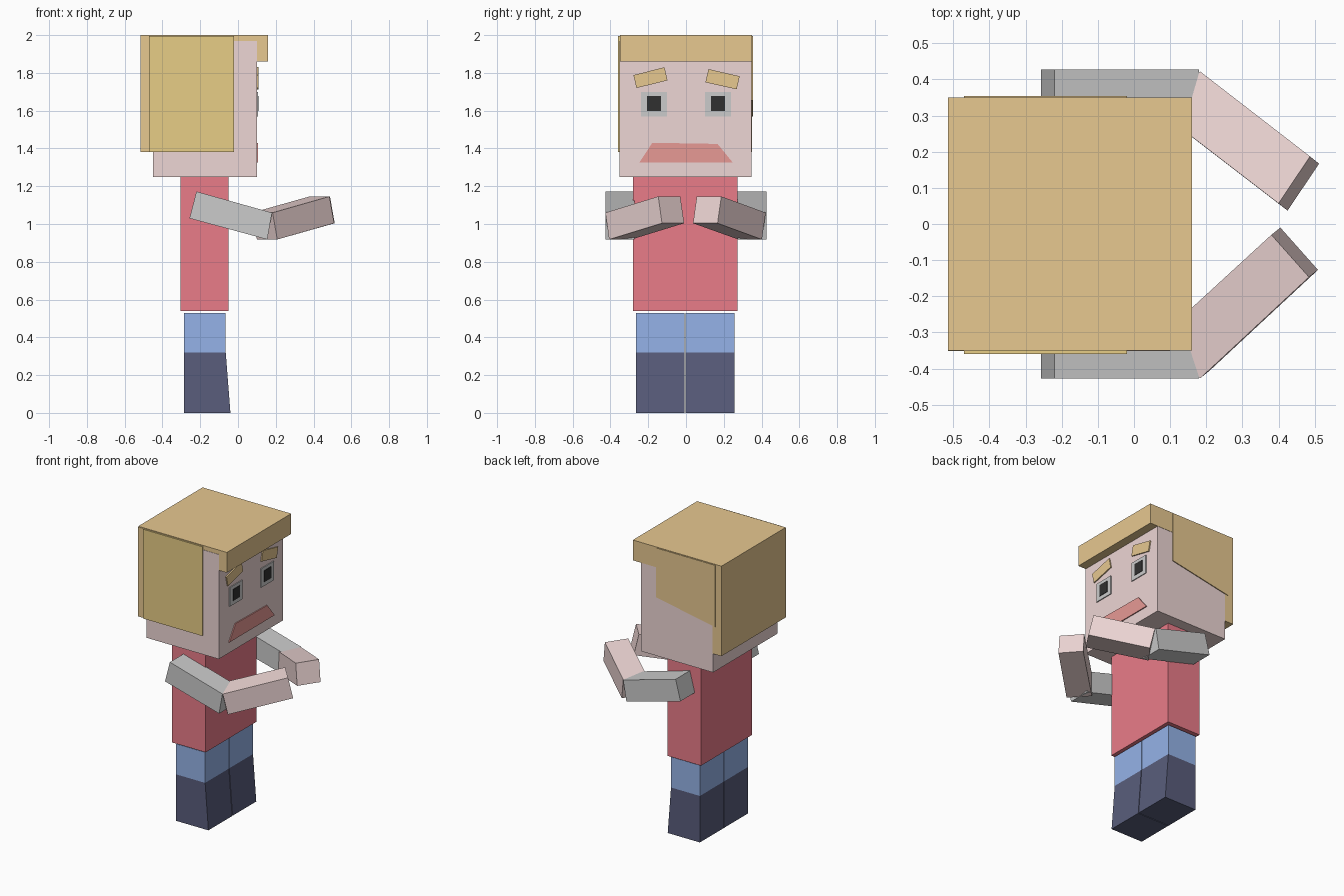
import bpy

if "Cube" in bpy.data.objects:
    bpy.data.objects.remove(bpy.data.objects["Cube"])

# Materials
def mat(name, r, g, b):
    m = bpy.data.materials.new(name)
    m.diffuse_color = (r, g, b, 1)
    m.use_nodes = True
    m.node_tree.nodes["Principled BSDF"].inputs["Base Color"].default_value = m.diffuse_color
    return m

SKIN = mat("skin", 0.85, 0.67, 0.66)
HAIR = mat("hair", 0.80, 0.58, 0.28)
SIDE = mat("side_hair", 0.80, 0.61, 0.24)
RED = mat("red", 0.82, 0.20, 0.25)
BLUE = mat("blue", 0.30, 0.45, 0.81)
NAVY = mat("navy", 0.10, 0.11, 0.20)
BLACK = mat("black", 0.03, 0.03, 0.03)
LIPS = mat("lips", 0.80, 0.32, 0.30)

# Solid lofted between two matching rings of points
def loft(name, a, b, material=None):
    n = len(a)
    faces = [list(range(n))[::-1], list(range(n, 2 * n))]
    faces += [[i, (i + 1) % n, n + (i + 1) % n, n + i] for i in range(n)]
    me = bpy.data.meshes.new(name)
    me.from_pydata(list(a) + list(b), [], faces)
    ob = bpy.data.objects.new(name, me)
    bpy.context.collection.objects.link(ob)
    if material:
        me.materials.append(material)
    bpy.context.view_layer.objects.active = ob
    bpy.ops.object.mode_set(mode='EDIT')
    bpy.ops.mesh.select_all(action='SELECT')
    bpy.ops.mesh.normals_make_consistent(inside=False)
    bpy.ops.object.mode_set(mode='OBJECT')
    return ob

# Profile in (y, z) extruded along x
def plate(name, yz, x0, x1, material=None):
    return loft(name, [(x0, y, z) for y, z in yz], [(x1, y, z) for y, z in yz], material)

# Profile in (x, z) extruded along y
def panel(name, xz, y0, y1, material=None):
    return loft(name, [(x, y0, z) for x, z in xz], [(x, y1, z) for x, z in xz], material)

def box(name, x0, x1, y0, y1, z0, z1, material=None):
    return panel(name, [(x0, z0), (x1, z0), (x1, z1), (x0, z1)], y0, y1, material)

# Head, torso
box("head", -0.45, 0.10, -0.352, 0.348, 1.25, 1.97, SKIN)
box("torso", -0.305, -0.05, -0.28, 0.272, 0.54, 1.25, RED)

# Hair
box("hair_cap", -0.515, 0.16, -0.35, 0.35, 1.86, 2.0, HAIR)
box("hair_back", -0.515, -0.448, -0.352, 0.35, 1.38, 1.995, HAIR)
box("hair_side_right", -0.47, -0.02, -0.36, -0.345, 1.38, 1.995, SIDE)
panel("hair_side_left", [(-0.47, 1.57), (-0.02, 1.655), (-0.02, 1.995), (-0.47, 1.995)],
      0.34, 0.354, HAIR)

# Legs and boots
for side, y0, y1 in (("right", -0.265, -0.007), ("left", -0.002, 0.256)):
    box("trouser_" + side, -0.285, -0.065, y0, y1, 0.32, 0.53, BLUE)
    panel("boot_" + side, [(-0.285, 0), (-0.04, 0), (-0.065, 0.32), (-0.285, 0.32)],
          y0, y1, NAVY)

# Eyes
for side, y in (("right", -0.17), ("left", 0.17)):
    box("eye_" + side, 0.09, 0.106, y - 0.069, y + 0.069, 1.57, 1.70)
    box("pupil_" + side, 0.10, 0.109, y - 0.037, y + 0.037, 1.597, 1.677, BLACK)

# Brows and mouth
plate("brow_right", [(-0.278, 1.788), (-0.262, 1.72), (-0.098, 1.76), (-0.114, 1.83)],
      0.09, 0.108, HAIR)
plate("brow_left", [(0.119, 1.82), (0.103, 1.75), (0.268, 1.713), (0.284, 1.782)],
      0.09, 0.108, HAIR)
plate("mouth", [(-0.247, 1.326), (0.247, 1.326), (0.167, 1.424), (-0.178, 1.43)],
      0.09, 0.107, LIPS)

# Sleeves and forearms: outer and inner plan points for the elbow and hand
arms = (("right", -1, (0.183, -0.427), (0.075, -0.31), (0.484, -0.147), (0.38, -0.03)),
        ("left", 1, (0.183, 0.422), (0.088, 0.297), (0.487, 0.187), (0.40, 0.057)))
for side, s, eo, ei, ho, hi in arms:
    panel("sleeve_" + side, [(-0.22, 1.172), (-0.257, 1.03), (0.155, 0.918), (0.18, 1.06)],
          s * 0.427, s * 0.272)
    dy = 0.02 * -s
    ring = lambda o, i, z: [(o[0], o[1], z), (i[0], i[1], z),
                            (i[0] + 0.025, i[1] + dy, z - 0.142),
                            (o[0] + 0.025, o[1] + dy, z - 0.142)]
    loft("forearm_" + side, ring(eo, ei, 1.06), ring(ho, hi, 1.146), SKIN)
